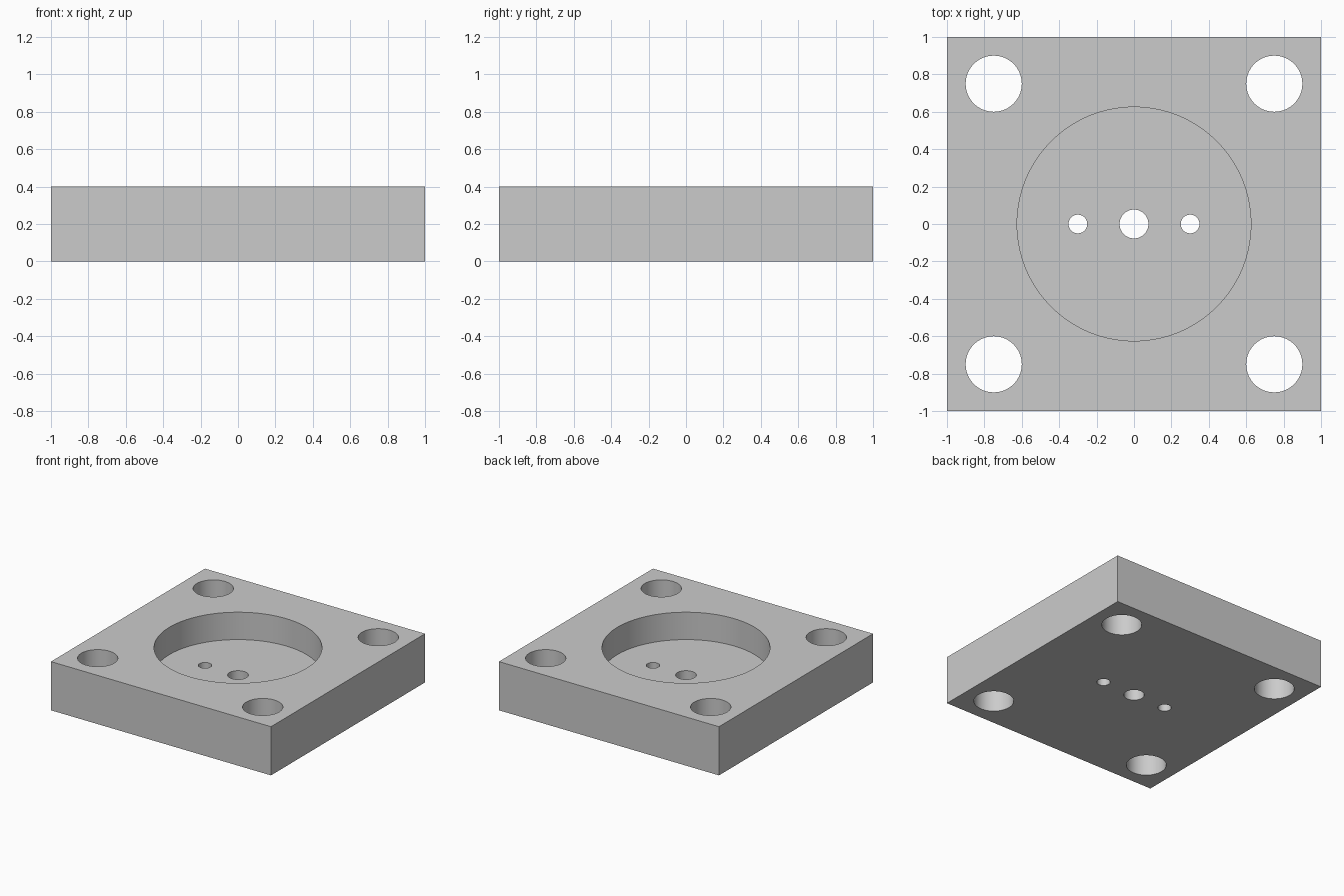
import bpy
import math

default_cube = bpy.data.objects.get("Cube")
if default_cube:
    bpy.data.objects.remove(default_cube, do_unlink=True)

HEIGHT = 0.4
POCKET_FLOOR = 0.175

# Plain grey metal
grey = bpy.data.materials.new("light_grey")
grey.use_nodes = True
colour = (0.6, 0.6, 0.6, 1)
grey.diffuse_color = colour
grey.node_tree.nodes["Principled BSDF"].inputs["Base Color"].default_value = colour

# Square plate
bpy.ops.mesh.primitive_cube_add(size=2, location=(0, 0, HEIGHT / 2))
plate = bpy.context.object
plate.name = "mounting_plate"
plate.scale.z = HEIGHT / 2
bpy.ops.object.transform_apply(location=True, rotation=False, scale=True)
plate.data.materials.append(grey)


def drill(x, y, radius, bottom=-0.1, sides=64):
    """Cut a vertical round hole from the top face down to the given level."""
    top = HEIGHT + 0.1
    bpy.ops.mesh.primitive_cylinder_add(
        vertices=sides, radius=radius, depth=top - bottom,
        location=(x, y, (top + bottom) / 2))
    cutter = bpy.context.object
    cutter.name = "hole_cutter"
    cutter.hide_render = True
    cutter.data.materials.append(grey)
    cut = plate.modifiers.new("hole", "BOOLEAN")
    cut.operation = "DIFFERENCE"
    cut.solver = "EXACT"
    cut.object = cutter
    bpy.context.view_layer.objects.active = plate
    bpy.ops.object.modifier_apply(modifier=cut.name)
    bpy.data.objects.remove(cutter, do_unlink=True)


# Round pocket, then the centre bore and its two side holes
drill(0, 0, 0.625, POCKET_FLOOR, 128)
drill(0, 0, 0.077)
for side in (-1, 1):
    drill(side * 0.3, 0, 0.05)

# Corner bolt holes
for x in (-0.75, 0.75):
    for y in (-0.75, 0.75):
        drill(x, y, 0.15)

# Smooth bores with crisp rims
bpy.ops.object.select_all(action="DESELECT")
plate.select_set(True)
bpy.context.view_layer.objects.active = plate
bpy.ops.object.shade_smooth_by_angle(angle=math.radians(30))
